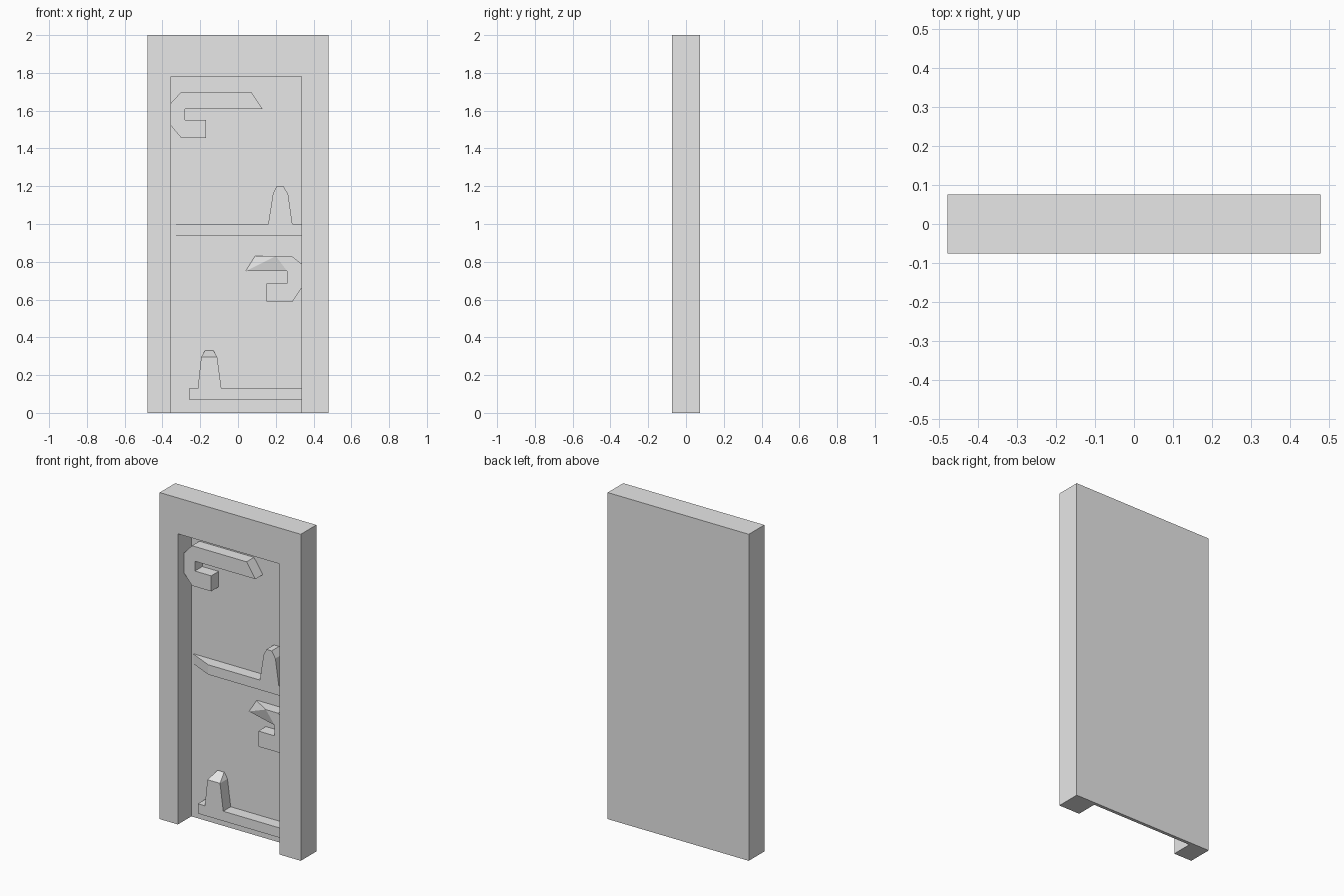
import bpy
import bmesh

if "Cube" in bpy.data.objects:
    bpy.data.objects.remove(bpy.data.objects["Cube"], do_unlink=True)

grey = bpy.data.materials.new("plain_grey")
grey.use_nodes = True
grey.diffuse_color = (0.8, 0.8, 0.8, 1)
grey.node_tree.nodes["Principled BSDF"].inputs["Base Color"].default_value = (0.8, 0.8, 0.8, 1)

BACK = 0.075      # rear of the slab
PANEL = 0.055     # visible face of the recessed panel
RELIEF = -0.017   # front of the raised shapes
LEFT, RIGHT = -0.355, 0.335


def relief(name, pieces, front, back, sunk=()):
    """Extrude joined (x, z) outlines from back to front; sunk points stay near the back."""
    bm = bmesh.new()
    fronts, backs = {}, {}
    for p in {p for piece in pieces for p in piece}:
        y = back - 0.005 if p in sunk else front
        fronts[p] = bm.verts.new((p[0], y, p[1]))
        backs[p] = bm.verts.new((p[0], back, p[1]))
    edges = [(a, b) for piece in pieces for a, b in zip(piece, piece[1:] + piece[:1])]
    for piece in pieces:
        bm.faces.new([fronts[p] for p in piece])
        bm.faces.new([backs[p] for p in reversed(piece)])
    for a, b in edges:
        if (b, a) not in edges:      # outer walls only
            bm.faces.new((fronts[b], fronts[a], backs[a], backs[b]))
    bmesh.ops.recalc_face_normals(bm, faces=bm.faces)
    mesh = bpy.data.meshes.new(name)
    bm.to_mesh(mesh)
    bm.free()
    mesh.materials.append(grey)
    obj = bpy.data.objects.new(name, mesh)
    bpy.context.collection.objects.link(obj)
    return obj


# Frame: two jambs and a header in one outline
relief("door_frame", [[(-0.478, 0), (-0.478, 2), (0.478, 2), (0.478, 0),
                       (RIGHT, 0), (RIGHT, 1.78), (LEFT, 1.78), (LEFT, 0)]], -0.075, BACK)

# Thin recessed panel closing the back
relief("back_panel", [[(LEFT, 0), (LEFT, 1.78), (RIGHT, 1.78), (RIGHT, 0)]], PANEL, BACK)

# Upper hooked shape against the left jamb
relief("upper_hook", [[(-0.30, 1.70), (0.07, 1.70), (0.13, 1.61), (-0.28, 1.61),
                       (-0.28, 1.55), (-0.17, 1.55), (-0.17, 1.455), (-0.30, 1.455),
                       (LEFT, 1.52), (LEFT, 1.64)]], RELIEF, PANEL)

# Lower hooked shape, its tip sloping back into the panel
tip = [(0.04, 0.75), (0.09, 0.83)]
top, inner = (0.20, 0.83), (0.26, 0.75)
relief("lower_hook", [[tip[0], tip[1], top], [tip[0], top, inner],
                      [top, (0.285, 0.83), (RIGHT, 0.79), (RIGHT, 0.66), (0.29, 0.59),
                       (0.15, 0.59), (0.15, 0.685), (0.26, 0.685), inner]],
       RELIEF, PANEL, sunk=tip)

# Middle ledge, its left end sweeping back, with an upright tab
start = [(-0.335, 0.94), (-0.335, 1.0)]
bend = [(-0.19, 0.94), (-0.19, 1.0)]
relief("middle_ledge", [start + bend[::-1],
                        bend + [(0.16, 1.0), (0.185, 1.16), (0.205, 1.2), (0.24, 1.2),
                                (0.265, 1.16), (0.288, 1.0), (RIGHT, 1.0), (RIGHT, 0.94)]],
       RELIEF, PANEL, sunk=start)

# Bottom ledge with a tab whose cap slopes back
shoulder = [(-0.195, 0.295), (-0.11, 0.295)]
cap = [(-0.175, 0.33), (-0.13, 0.33)]
relief("bottom_ledge", [[(-0.26, 0.07), (-0.26, 0.13), (-0.213, 0.13), *shoulder,
                         (-0.088, 0.13), (RIGHT, 0.13), (RIGHT, 0.07)],
                        [shoulder[0], *cap, shoulder[1]]],
       RELIEF, PANEL, sunk=cap)
